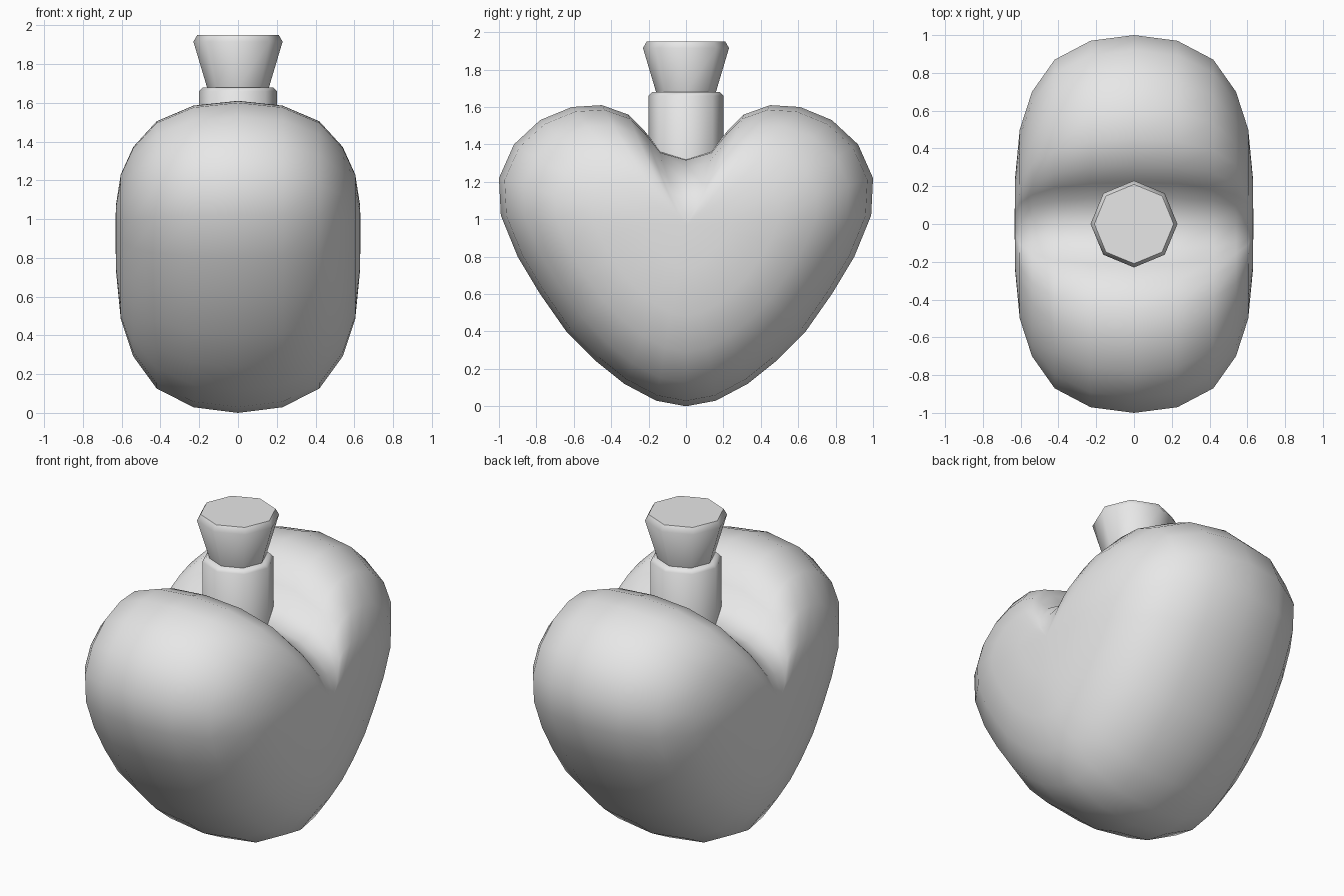
import bpy, bmesh, math

if "Cube" in bpy.data.objects:
    bpy.data.objects.remove(bpy.data.objects["Cube"])

grey = bpy.data.materials.new("light_grey")
grey.diffuse_color = (0.8, 0.8, 0.8, 1)
grey.use_nodes = True
grey.node_tree.nodes["Principled BSDF"].inputs["Base Color"].default_value = grey.diffuse_color


def finish(bm, name, angle):
    bmesh.ops.recalc_face_normals(bm, faces=bm.faces)
    me = bpy.data.meshes.new(name)
    bm.to_mesh(me)
    bm.free()
    me.materials.append(grey)
    ob = bpy.data.objects.new(name, me)
    bpy.context.collection.objects.link(ob)
    bpy.ops.object.select_all(action='DESELECT')
    ob.select_set(True)
    bpy.context.view_layer.objects.active = ob
    bpy.ops.object.shade_smooth_by_angle(angle=math.radians(angle))
    return ob


def bridge(bm, a, b):
    n = len(a)
    for i in range(n):
        j = (i + 1) % n
        bm.faces.new((a[i], a[j], b[j], b[i]))


def turned(name, profile, sides=8):
    """Closed octagonal turning from (radius, height) pairs."""
    bm = bmesh.new()
    rings = []
    for r, z in profile:
        rings.append([bm.verts.new((r * math.cos(math.tau * i / sides),
                                    r * math.sin(math.tau * i / sides), z))
                      for i in range(sides)])
    for a, b in zip(rings, rings[1:]):
        bridge(bm, a, b)
    bm.faces.new(rings[0])
    bm.faces.new(rings[-1])
    return finish(bm, name, 50)


# Heart outline (y, z), right half from the notch down to the tip
half = [(0.14, 1.37), (0.22, 1.47), (0.31, 1.56), (0.45, 1.61), (0.61, 1.60),
        (0.78, 1.53), (0.92, 1.40), (1.0, 1.22), (0.99, 1.02), (0.90, 0.80),
        (0.78, 0.60), (0.64, 0.40), (0.48, 0.24), (0.33, 0.12), (0.16, 0.03)]
outline = [(0, 1.33)] + half + [(0, 0)] + [(-y, z) for y, z in reversed(half)]

# Body: heart slices shrinking towards both flat sides
slices = [(0, 1), (0.23, 0.97), (0.42, 0.87), (0.54, 0.70), (0.605, 0.50), (0.63, 0.24)]
layers = [(-x, s) for x, s in reversed(slices[1:])] + slices
ZC = 0.97
bm = bmesh.new()
rings = []
for x, s in layers:
    ring = []
    for y, z in outline:
        k = s ** 1.3 if z > ZC else s       # lobes fall away a little faster
        ring.append(bm.verts.new((x, y * s, ZC + (z - ZC) * k)))
    rings.append(ring)
for a, b in zip(rings, rings[1:]):
    bridge(bm, a, b)
for ring, x in ((rings[0], -0.632), (rings[-1], 0.632)):
    pole = bm.verts.new((x, 0, ZC))
    for i in range(len(ring)):
        bm.faces.new((ring[i], ring[(i + 1) % len(ring)], pole))
finish(bm, "heart_bottle_body", 80)

# Neck with chamfered rim, and flared stopper
turned("bottle_neck", [(0.2, 1.2), (0.2, 1.66), (0.18, 1.68), (0.14, 1.68), (0.14, 1.64)])
turned("stopper", [(0.15, 1.63), (0.16, 1.68), (0.23, 1.915), (0.21, 1.95)])
